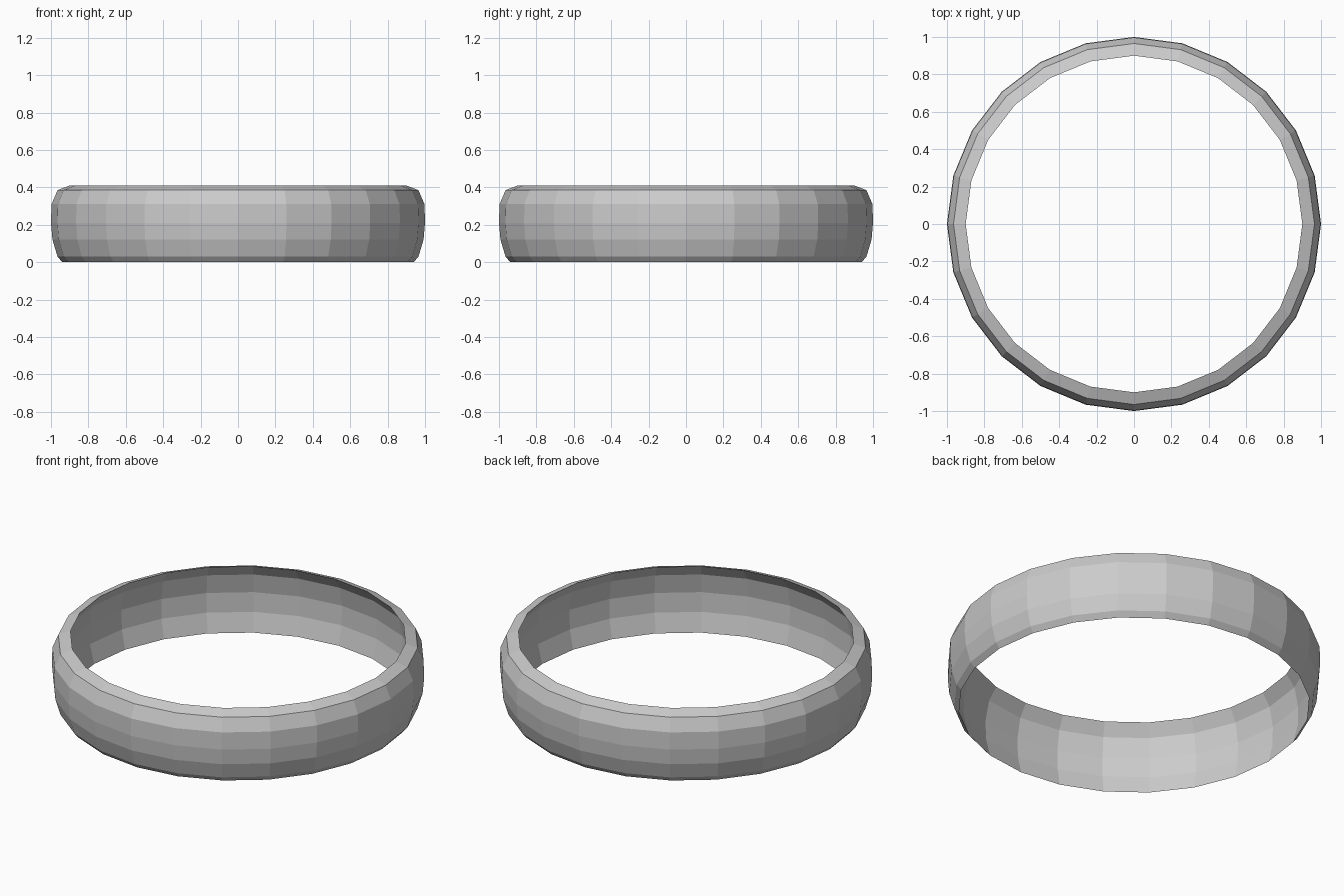
import bpy, bmesh
from math import tau
from mathutils import Matrix

if "Cube" in bpy.data.objects:
    bpy.data.objects.remove(bpy.data.objects["Cube"])

SIDES = 24

# closed cross-section (radius, height): outer wall upwards, then inner wall downwards
profile = [(0.965, 0.03), (0.992, 0.12), (1.0, 0.21), (0.997, 0.31), (0.965, 0.385),
           (0.90, 0.41), (0.947, 0.34), (0.97, 0.225), (0.967, 0.11), (0.94, 0.0)]

# low-poly band: the section spun around z
bm = bmesh.new()
verts = [bm.verts.new((r, 0, z)) for r, z in profile]
edges = [bm.edges.new((a, b)) for a, b in zip(verts, verts[1:] + verts[:1])]
bmesh.ops.spin(bm, geom=verts + edges, axis=(0, 0, 1), cent=(0, 0, 0),
               angle=tau, steps=SIDES, use_merge=True)
bmesh.ops.remove_doubles(bm, verts=bm.verts, dist=0.0005)
bmesh.ops.recalc_face_normals(bm, faces=bm.faces)

mesh = bpy.data.meshes.new("ring_band")
bm.to_mesh(mesh)
bm.free()
bpy.context.collection.objects.link(bpy.data.objects.new("ring_band", mesh))
